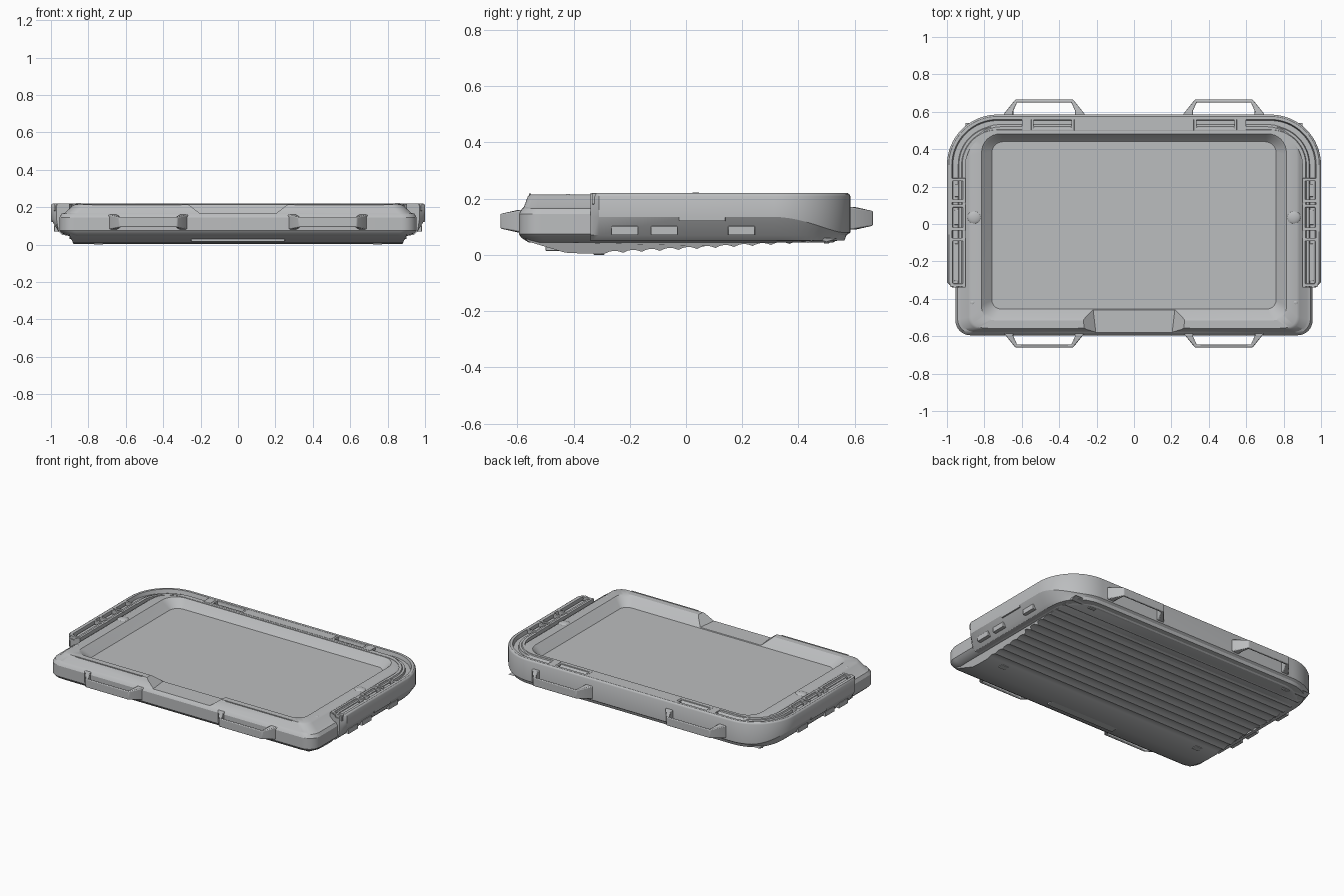
import bpy, bmesh, math
from mathutils import Vector

cube = bpy.data.objects.get("Cube")
if cube:
    bpy.data.objects.remove(cube, do_unlink=True)

grey = bpy.data.materials.new("matte grey")
grey.use_nodes = True
grey.diffuse_color = (0.5, 0.51, 0.52, 1)
grey.node_tree.nodes["Principled BSDF"].inputs["Base Color"].default_value = (0.5, 0.51, 0.52, 1)


def finish(name, bm, bevel=0):
    bmesh.ops.recalc_face_normals(bm, faces=bm.faces)
    mesh = bpy.data.meshes.new(name)
    bm.to_mesh(mesh)
    bm.free()
    obj = bpy.data.objects.new(name, mesh)
    bpy.context.collection.objects.link(obj)
    mesh.materials.append(grey)
    if bevel:
        mod = obj.modifiers.new("Bevel", 'BEVEL')
        mod.width, mod.segments = bevel, 2
    return obj


def smooth(obj):
    bpy.ops.object.select_all(action='DESELECT')
    obj.select_set(True)
    bpy.context.view_layer.objects.active = obj
    bpy.ops.object.shade_smooth_by_angle(angle=math.radians(30))


def skin(bm, rows, wrap_rows=False, wrap_cols=True):
    """Join rows of points with quads and close the open ends."""
    vs = [[bm.verts.new(p) for p in row] for row in rows]
    n, m = len(vs), len(vs[0])
    for i in range(n if wrap_rows else n - 1):
        for j in range(m if wrap_cols else m - 1):
            a, b = vs[i], vs[(i + 1) % n]
            k = (j + 1) % m
            bm.faces.new((a[j], a[k], b[k], b[j]))
    bm.faces.new(vs[0])
    bm.faces.new(vs[-1])


def rounded(hx, y0, y1, rf, rb, z, n=8):
    """Rounded rectangle with separate front and back corner radii."""
    pts = []
    corners = ((hx - rb, y1 - rb, rb), (rb - hx, y1 - rb, rb),
               (rf - hx, y0 + rf, rf), (hx - rf, y0 + rf, rf))
    for q, (cx, cy, r) in enumerate(corners):
        for i in range(n + 1):
            a = math.pi / 2 * (q + i / n)
            pts.append((cx + r * math.cos(a), cy + r * math.sin(a), z))
    return pts


def box(name, x0, x1, y0, y1, z0, z1, bevel=0.004):
    bm = bmesh.new()
    skin(bm, [[(x0, y0, z), (x1, y0, z), (x1, y1, z), (x0, y1, z)] for z in (z0, z1)])
    return finish(name, bm, bevel)


def prism(name, profile, x0, x1, taper=0):
    """Extrude a (y, z) profile along x."""
    bm = bmesh.new()
    skin(bm, [[(x, y, z) for y, z in profile] for x in (x0, x1)])
    return finish(name, bm)


# Tray with sloped rim, screen recess and flat screen
bm = bmesh.new()
rows = [rounded(0.955 - ix, -0.595 + iy, 0.56 - iy, 0.08 - iy / 2, 0.24 - ix, z)
        for ix, iy, z in ((0.05, 0.035, 0.045), (0.015, 0.01, 0.06), (0, 0, 0.075),
                          (0, 0, 0.145), (0.012, 0.012, 0.165), (0.03, 0.018, 0.17),
                          (0.07, 0.032, 0.208), (0.085, 0.04, 0.215))]
rows += [rounded(0.815, -0.515, 0.482, 0.07, 0.1, 0.215),
         rounded(0.805, -0.5, 0.474, 0.07, 0.1, 0.205),
         rounded(0.765, -0.46, 0.445, 0.05, 0.06, 0.168),
         rounded(0.76, -0.455, 0.44, 0.05, 0.06, 0.163)]
skin(bm, rows)
tray = finish("screen_tray", bm)

# Lowered opening in the front rim
bm = bmesh.new()
skin(bm, [[(-0.19 - g, y, 0.167), (0.19 + g, y, 0.167),
           (0.28 + g, y, 0.24), (-0.28 - g, y, 0.24)]
          for y, g in ((-0.7, 0), (-0.445, 0.03))])
cutter = finish("rim_cutter", bm)
cutter.hide_render = True
mod = tray.modifiers.new("Opening", 'BOOLEAN')
mod.operation, mod.object, mod.solver = 'DIFFERENCE', cutter, 'EXACT'
bpy.context.view_layer.objects.active = tray
bpy.ops.object.modifier_apply(modifier=mod.name)
bpy.data.objects.remove(cutter, do_unlink=True)
smooth(tray)

# Outer guard: a cross-section swept round the sides and back
R, BACK, FRONT = 0.27, 0.585, -0.34


def guard_point(side, angle, y, d, z, low):
    w = max(0, 1 - angle / math.radians(65))
    w = w * w * (3 - 2 * w)
    if low == 1:
        d, z = d * (0.35 + 0.65 * w), z
    elif low == 2:
        z = 0.08 + (z - 0.08) * w
    if y is not None:
        end = max(0, 0.03 - (y - FRONT)) if d < 0.03 else 0
        return (side * (1 - d - end), y, z)
    return (side * (1 - R + (R - d) * math.cos(angle)),
            BACK - R + (R - d) * math.sin(angle), z)


section = [(0.09, 0.048, 0), (0.06, 0.052, 1), (0.04, 0.07, 1), (0, 0.135, 2), (0, 0.208, 0),
           (0.004, 0.216, 0), (0.01, 0.22, 0), (0.026, 0.22, 0), (0.032, 0.196, 0),
           (0.06, 0.196, 0), (0.064, 0.21, 0), (0.078, 0.21, 0), (0.082, 0.217, 0),
           (0.1, 0.217, 0), (0.1, 0.06, 0)]
half = [(0, FRONT), (0, FRONT + 0.01), (0, FRONT + 0.03), (0, 0)]
half += [(math.pi / 2 * i / 16, None) for i in range(17)]
path = [(1, a, y) for a, y in half] + [(-1, a, y) for a, y in reversed(half)]
bm = bmesh.new()
skin(bm, [[guard_point(s, a, y, *p) for p in section] for s, a, y in path])
smooth(finish("outer_guard", bm))

# Ribbed underside
profile = [(-0.575, 0.06), (-0.56, 0.047), (-0.43, 0.008), (-0.37, 0.005)]
ribs, start, stop = 12, -0.29, 0.5
for i in range(ribs):
    for t in (0, 0.25, 0.5, 0.75):
        f = (i + t) / ribs
        profile.append((start + (stop - start) * f,
                        0.004 + 0.042 * f + 0.009 * math.sin(math.pi * t)))
profile += [(stop, 0.046), (0.54, 0.06)]
bm = bmesh.new()
skin(bm, [[(s * (0.9 - 0.02 * (z < 0.03)), y, z) for y, z in profile] for s in (-1, 1)])
smooth(finish("ribbed_base", bm))
box("front_latch", -0.25, 0.25, -0.5, -0.42, 0.014, 0.04)


def ring(name, x0, x1, y0, y1, t, z0, z1):
    """Raised rectangular frame."""
    bm = bmesh.new()
    loops = []
    for inset, z in ((0, z0), (0, z1), (t, z1), (t, z0)):
        loops.append([(x0 + inset, y0 + inset, z), (x1 - inset, y0 + inset, z),
                      (x1 - inset, y1 - inset, z), (x0 + inset, y1 - inset, z)])
    vs = [[bm.verts.new(p) for p in l] for l in loops]
    for i in range(4):
        a, b = vs[i], vs[(i + 1) % 4]
        for j in range(4):
            k = (j + 1) % 4
            bm.faces.new((a[j], a[k], b[k], b[j]))
    return finish(name, bm, 0.003)


def handle(name, cx, y_base, y_tip, zc):
    """Strap loop: a trapezoid bar with an open slot."""
    d = 1 if y_tip > y_base else -1
    outer = [(-0.225, y_base - 0.03 * d), (-0.215, y_base), (-0.155, y_tip),
             (0.155, y_tip), (0.215, y_base), (0.225, y_base - 0.03 * d)]
    inner = [(-0.165, y_base - 0.03 * d), (-0.165, y_base + 0.015 * d), (-0.145, y_tip - 0.015 * d),
             (0.145, y_tip - 0.015 * d), (0.165, y_base + 0.015 * d), (0.165, y_base - 0.03 * d)]
    bm = bmesh.new()
    rows = []
    for (ox, oy), (ix, iy) in zip(outer, inner):
        h = 0.027 if abs(oy - y_tip) < 0.01 else 0.04
        rows.append([(cx + ox, oy, zc - h), (cx + ox, oy, zc + h),
                     (cx + ix, iy, zc + h), (cx + ix, iy, zc - h)])
    skin(bm, rows)
    smooth(finish(name, bm, 0.005))


def ball(name, x, y, z, r, h):
    bm = bmesh.new()
    bmesh.ops.create_uvsphere(bm, u_segments=24, v_segments=12, radius=1)
    bmesh.ops.scale(bm, vec=Vector((r, r, h)), verts=bm.verts)
    bmesh.ops.translate(bm, vec=Vector((x, y, z)), verts=bm.verts)
    smooth(finish(name, bm))


# Mirrored details
for side, s in (("left", 1), ("right", -1)):
    def span(a, b):
        return sorted((s * a, s * b))

    handle(side + "_back_handle", s * 0.48, 0.59, 0.665, 0.13)
    handle(side + "_front_handle", s * 0.48, -0.585, -0.66, 0.12)
    # Button frames on the side rails
    for i, (y0, y1) in enumerate(((0.115, 0.245), (-0.035, 0.105), (-0.335, -0.075))):
        ring(f"{side}_button_frame_{i}", *span(0.9, 0.985), y0, y1, 0.016, 0.18, 0.22)
        box(f"{side}_button_{i}", *span(0.925, 0.96), y0 + 0.03, y1 - 0.03, 0.18, 0.206)
    # Frames and flat land on the back rail
    ring(side + "_back_frame", *span(0.32, 0.55), 0.5, 0.57, 0.014, 0.18, 0.219)
    box(side + "_back_land", *span(0.55, 0.6), 0.5, 0.57, 0.18, 0.219, 0.002)
    # Round button, corner stud and foot
    ball(side + "_round_button", s * 0.853, 0.035, 0.208, 0.037, 0.014)
    ball(side + "_corner_stud", s * 0.863, -0.42, 0.203, 0.018, 0.014)
    box(side + "_front_foot", *span(0.72, 0.77), -0.33, -0.29, 0, 0.02)
    box(side + "_rear_foot", *span(0.72, 0.77), 0.49, 0.51, 0.04, 0.06)
    # Port covers along the undercut sides
    for i, (y0, y1) in enumerate(((-0.265, -0.17), (-0.125, -0.03), (0.15, 0.245))):
        box(f"{side}_port_cover_{i}", *span(0.9, 0.983), y0, y1, 0.07, 0.102, 0.002)
    box(side + "_side_latch", *span(0.92, 1.0), -0.025, 0.14, 0.12, 0.155, 0.002)
    # Seam strip on the front rim
    box(side + "_rim_strip", *span(0.3, 0.78), -0.558, -0.552, 0.19, 0.218, 0)

box("back_centre_land", -0.32, 0.32, 0.5, 0.57, 0.18, 0.219, 0.002)
